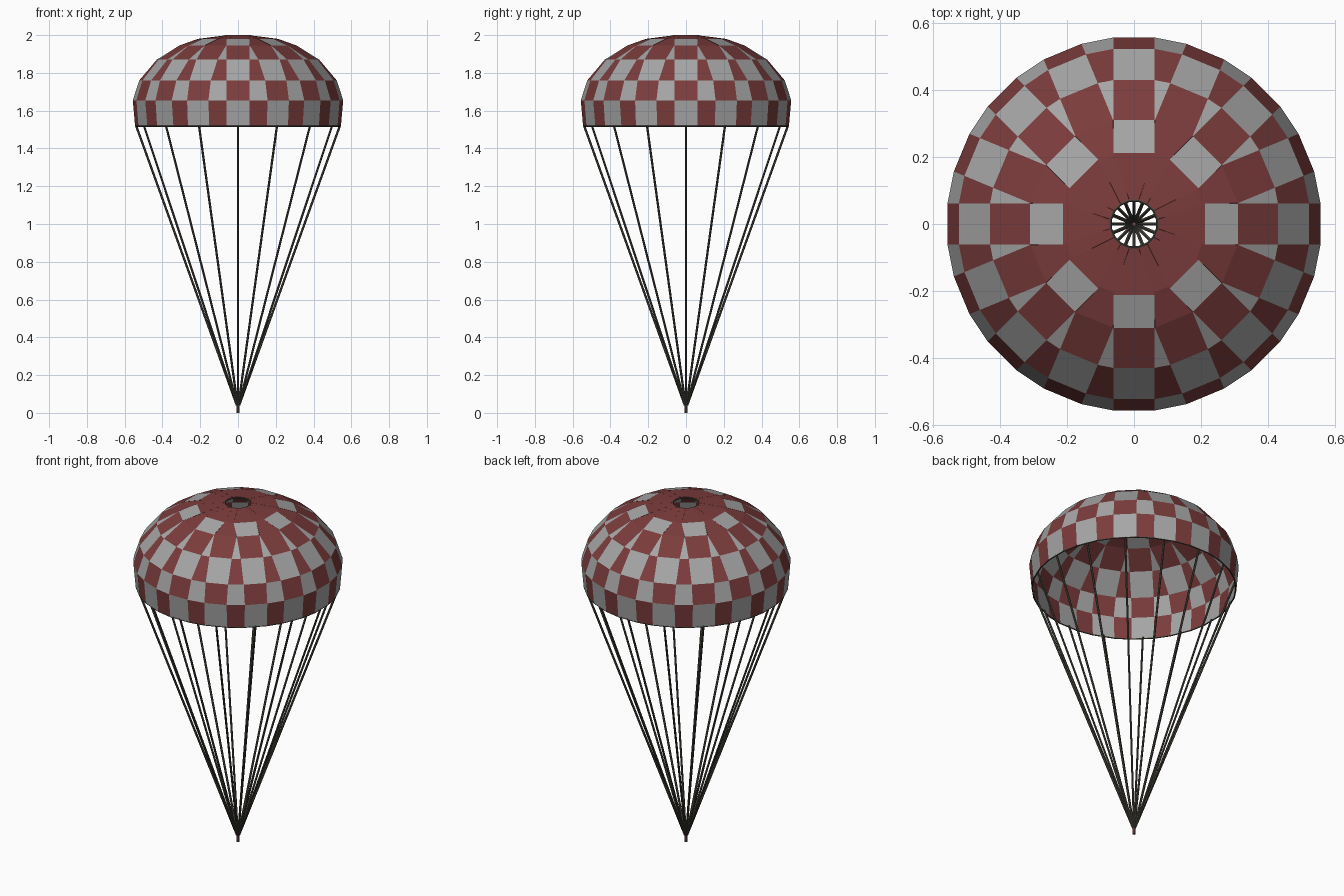
import bpy, bmesh, math
from mathutils import Vector, Matrix

cube = bpy.data.objects.get("Cube")
if cube:
    bpy.data.objects.remove(cube, do_unlink=True)


def material(name, rgb):
    m = bpy.data.materials.new(name)
    m.use_nodes = True
    m.diffuse_color = (*rgb, 1)
    bsdf = m.node_tree.nodes["Principled BSDF"]
    bsdf.inputs["Base Color"].default_value = (*rgb, 1)
    bsdf.inputs["Roughness"].default_value = 0.9
    return m


RED = material("faded red cloth", (0.2, 0.045, 0.045))
GREY = material("pale grey cloth", (0.38, 0.38, 0.38))
CORD = material("dark olive cord", (0.07, 0.065, 0.05))
GRIP = material("dull red grip", (0.17, 0.07, 0.07))


def add_object(name, bm, mats):
    mesh = bpy.data.meshes.new(name)
    bm.to_mesh(mesh)
    bm.free()
    for m in mats:
        mesh.materials.append(m)
    obj = bpy.data.objects.new(name, mesh)
    bpy.context.collection.objects.link(obj)
    return obj


def rod(bm, a, b, radius, sides):
    axis = b - a
    turn = axis.to_track_quat("Z", "Y").to_matrix().to_4x4()
    bmesh.ops.create_cone(bm, cap_ends=True, segments=sides, radius1=radius,
                          radius2=radius, depth=axis.length,
                          matrix=Matrix.Translation((a + b) / 2) @ turn)


GORES = 16
STEP = 2 * math.pi / GORES
HALF = 0.061

# Canopy profile from hem to vent: radius, height, half width of even and odd gores
PROFILE = [(0.545, 1.52, HALF, HALF), (0.557, 1.655, HALF, HALF),
           (0.523, 1.76, HALF, HALF), (0.43, 1.87, HALF, HALF),
           (0.31, 1.945, HALF, HALF), (0.212, 1.98, HALF, 0.025),
           (0.072, 1.998, 0.014, 0.014)]

# Canopy: straight gores joined by wedges, in checked bands
bm = bmesh.new()
rings = []
for r, z, even, odd in PROFILE:
    ring = []
    for k in range(GORES):
        turn = Matrix.Rotation(k * STEP, 3, "Z")
        w = odd if k % 2 else even
        ring += [bm.verts.new(turn @ Vector((r, s * w, z))) for s in (-1, 1)]
    rings.append(ring)
n = 2 * GORES
for band in range(len(PROFILE) - 1):
    low, high = rings[band], rings[band + 1]
    for i in range(n):
        j = (i + 1) % n
        face = bm.faces.new((low[i], low[j], high[j], high[i]))
        if band < 4:
            grey = (band + i) % 2 == 0
        else:
            grey = band == 4 and i % 4 == 0
        face.material_index = int(grey)
canopy = add_object("canopy", bm, [RED, GREY])
shell = canopy.modifiers.new("cloth thickness", "SOLIDIFY")
shell.thickness = 0.005
shell.offset = -1

# Cords bound around the hem and the vent
for name, ring_index, drop in (("hem_cord", 0, 0.002), ("vent_cord", -1, 0.002)):
    r, z, w, _ = PROFILE[ring_index]
    points = []
    for k in range(GORES):
        turn = Matrix.Rotation(k * STEP, 3, "Z")
        points += [turn @ Vector((r - 0.003, s * w, z - drop)) for s in (-1, 1)]
    bm = bmesh.new()
    for a, b in zip(points, points[1:] + points[:1]):
        rod(bm, a, b, 0.004, 6)
    add_object(name, bm, [CORD])

# Suspension lines from the hem to the grip
bm = bmesh.new()
for k in range(GORES):
    out = Vector((math.cos(k * STEP), math.sin(k * STEP), 0))
    rod(bm, out * 0.006 + Vector((0, 0, 0.04)),
        out * 0.541 + Vector((0, 0, 1.525)), 0.006, 6)
add_object("suspension_lines", bm, [CORD])

# Grip where the lines meet
bm = bmesh.new()
rod(bm, Vector((0, 0, 0)), Vector((0, 0, 0.055)), 0.009, 8)
add_object("grip", bm, [GRIP])
